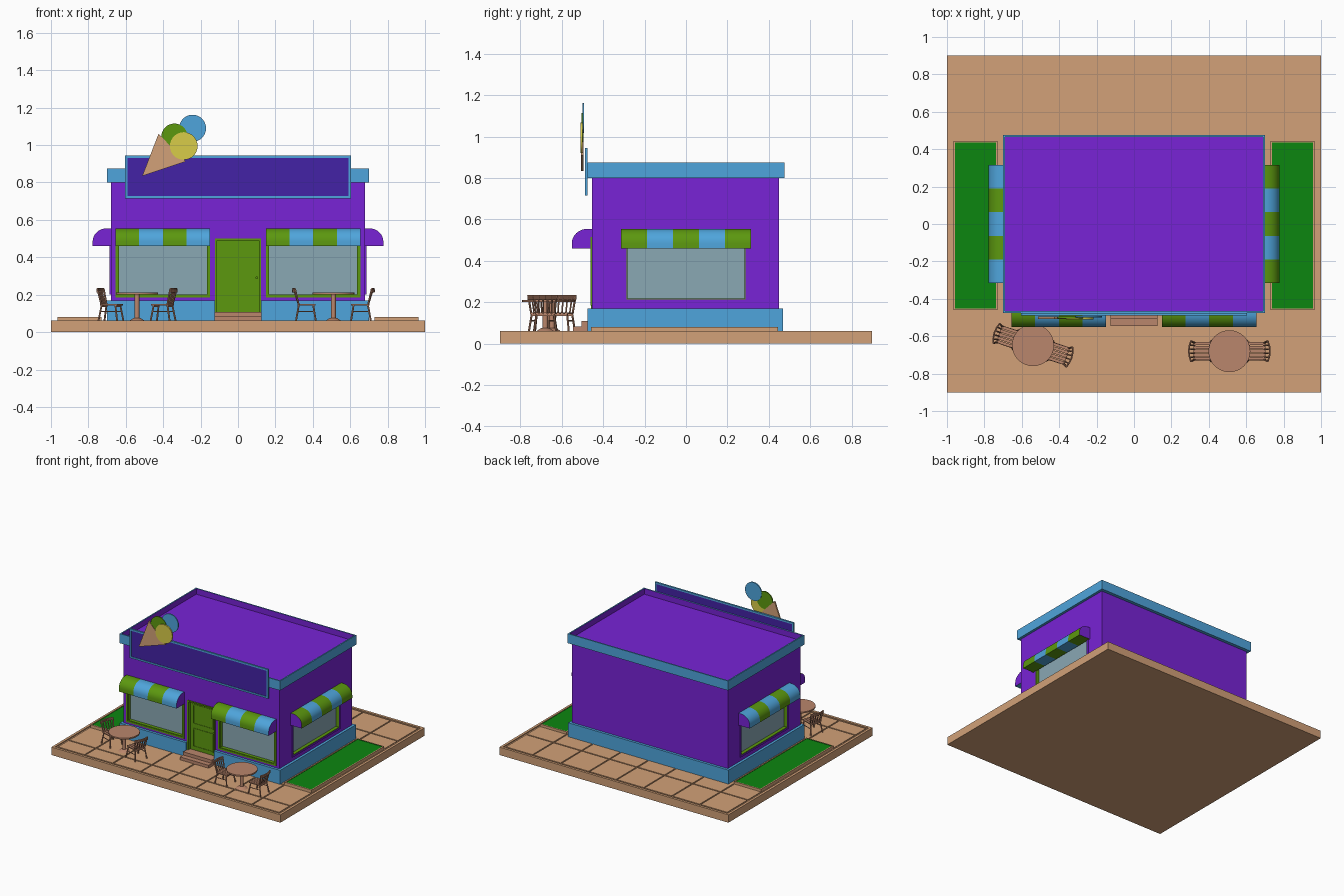
import bpy, bmesh, math
from mathutils import Matrix, Vector

cube = bpy.data.objects.get("Cube")
if cube:
    bpy.data.objects.remove(cube, do_unlink=True)


def material(name, hexcode):
    rgb = [int(hexcode[i:i + 2], 16) / 255 for i in (0, 2, 4)]
    col = [c / 12.92 if c <= 0.04045 else ((c + 0.055) / 1.055) ** 2.4 for c in rgb] + [1]
    m = bpy.data.materials.new(name)
    m.use_nodes = True
    m.diffuse_color = col
    m.node_tree.nodes["Principled BSDF"].inputs["Base Color"].default_value = col
    return m


PURPLE = material("wall purple", "7823D6")
BLUE = material("trim blue", "4FA5DC")
LIME = material("lime green", "5C980F")
TAN = material("paving tan", "D2A178")
WOOD = material("wood brown", "BA866C")
GLASS = material("window glass", "8AA8B4")
INDIGO = material("sign indigo", "4422A6")
YELLOW = material("scoop yellow", "D8CC48")
GRASS = material("grass green", "0C8610")

parts = []


def finish(name, bm, mats, M=Matrix()):
    """Turn a bmesh into a named object."""
    bmesh.ops.recalc_face_normals(bm, faces=bm.faces)
    me = bpy.data.meshes.new(name)
    bm.to_mesh(me)
    bm.free()
    for m in mats:
        me.materials.append(m)
    ob = bpy.data.objects.new(name, me)
    ob.matrix_world = M
    bpy.context.collection.objects.link(ob)
    parts.append(ob)
    return ob


def add_box(bm, x0, x1, y0, y1, z0, z1):
    S = Matrix.Diagonal((x1 - x0, y1 - y0, z1 - z0, 1))
    T = Matrix.Translation(((x0 + x1) / 2, (y0 + y1) / 2, (z0 + z1) / 2))
    return bmesh.ops.create_cube(bm, size=1, matrix=T @ S)["verts"]


def add_rod(bm, p, q, r, r2=None, n=8):
    p, q = Vector(p), Vector(q)
    M = Matrix.Translation((p + q) / 2) @ (q - p).to_track_quat("Z", "Y").to_matrix().to_4x4()
    bmesh.ops.create_cone(bm, cap_ends=True, segments=n, radius1=r,
                          radius2=r if r2 is None else r2, depth=(q - p).length, matrix=M)


def box(name, mat, *dims, M=Matrix()):
    bm = bmesh.new()
    add_box(bm, *dims)
    return finish(name, bm, [mat], M)


def rod(name, mat, p, q, r, r2=None, n=32):
    bm = bmesh.new()
    add_rod(bm, p, q, r, r2, n)
    return finish(name, bm, [mat])


def tray(name, outer, inner, rim, depth, *dims):
    """Box with a sunken top; the sunken faces take the inner colour."""
    bm = bmesh.new()
    add_box(bm, *dims)
    bm.normal_update()
    top = max(bm.faces, key=lambda f: f.calc_center_median().z)
    bmesh.ops.inset_region(bm, faces=[top], thickness=rim)
    floor = bmesh.ops.extrude_face_region(bm, geom=[top])["geom"]
    verts = [g for g in floor if isinstance(g, bmesh.types.BMVert)]
    bmesh.ops.translate(bm, verts=verts, vec=(0, 0, -depth))
    if top.is_valid:
        bm.faces.remove(top)
    for v in verts:
        for f in v.link_faces:
            f.material_index = 1
    return finish(name, bm, [outer, inner])


def ring(name, mat, x0, x1, z0, z1, w, y0, y1, M=Matrix()):
    """Rectangular frame standing in the xz plane."""
    bm = bmesh.new()
    for a, b in ((x0, x0 + w), (x1 - w, x1)):
        add_box(bm, a, b, y0, y1, z0, z1)
    for a, b in ((z0, z0 + w), (z1 - w, z1)):
        add_box(bm, x0 + w, x1 - w, y0, y1, a, b)
    return finish(name, bm, [mat], M)


def cut(target, *dims, M=Matrix()):
    cutter = box("cutter", PURPLE, *dims, M=M)
    cutter.hide_render = True
    mod = target.modifiers.new("opening", "BOOLEAN")
    mod.operation, mod.solver, mod.object = "DIFFERENCE", "EXACT", cutter
    bpy.context.view_layer.objects.active = target
    bpy.ops.object.modifier_apply(modifier=mod.name)
    parts.remove(cutter)
    bpy.data.objects.remove(cutter, do_unlink=True)


# Paved base with grooves between the slabs
tray("paved_base", TAN, TAN, 0.028, 0.008, -1, 1, -0.9, 0.9, 0, 0.062)
bm = bmesh.new()
xs = [-0.97, -0.73, -0.485, -0.24, 0, 0.24, 0.485, 0.73, 0.97]
ys = [-0.87 + 0.0, -0.73] + [-0.73 + 0.268 * i for i in range(1, 6)] + [0.87]
for xa, xb in zip(xs, xs[1:]):
    for ya, yb in zip(ys, ys[1:]):
        add_box(bm, xa + 0.005, xb - 0.005, ya + 0.005, yb - 0.005, 0.045, 0.06)
finish("paving_slabs", bm, [TAN])

# Grass beds
for side, x0 in (("left", 0.73), ("right", -0.965)):
    tray(side + "_grass_bed", TAN, GRASS, 0.012, 0.003, x0, x0 + 0.235, -0.46, 0.445, 0.05, 0.08)

# Building shell
walls = box("walls", PURPLE, -0.68, 0.68, -0.455, 0.45, 0.05, 0.81)
plinth = box("plinth", BLUE, -0.7, 0.7, -0.475, 0.47, 0.05, 0.17)
tray("parapet_and_roof", BLUE, PURPLE, 0.014, 0.045, -0.7, 0.7, -0.475, 0.475, 0.8, 0.875)
DOOR_DIMS = (-0.122, 0.122, -0.6, -0.425, 0.04, 0.5)
cut(walls, *DOOR_DIMS)
cut(plinth, *DOOR_DIMS)


def awning(name, half, count, first, M):
    """Striped quarter-round canopy with purple ends."""
    profile = [(0, 0.46), (0, 0.555), (-0.02, 0.555)]
    for i in range(1, 9):
        a = math.pi / 2 * i / 8
        profile.append((-0.02 - 0.077 * math.sin(a), 0.485 + 0.07 * math.cos(a)))
    profile.append((-0.097, 0.46))
    bm = bmesh.new()
    rows = []
    for i in range(count + 1):
        x = -half + 2 * half * i / count
        rows.append([bm.verts.new((x, y, z)) for y, z in profile])
    n = len(profile)
    for i in range(count):
        for j in range(n):
            k = (j + 1) % n
            f = bm.faces.new((rows[i][j], rows[i][k], rows[i + 1][k], rows[i + 1][j]))
            f.material_index = (i + first) % 2
    for row in (rows[0], rows[-1]):
        bm.faces.new(row).material_index = 2
    finish(name, bm, [LIME, BLUE, PURPLE], M)


def window(name, half, z0, stripes, first, trim, M):
    """Recessed glass, green lining, outer trim and awning on one wall."""
    h = half - 0.013
    cut(walls, -h, h, -0.1, 0.03, z0 + 0.013, 0.5, M=M)
    ring(name + "_lining", LIME, -h, h, z0 + 0.013, 0.5, 0.004, -0.003, 0.03, M)
    ring(name + "_trim", trim, -half, half, z0, 0.515, 0.013, -0.006, 0.01, M)
    box(name + "_glass", GLASS, -h, h, 0.024, 0.032, z0 + 0.013, 0.5, M=M)
    awning(name + "_awning", half + (0.015 if stripes > 4 else 0), stripes, first, M)


def wall_frame(x, y, turn):
    return Matrix.Translation((x, y, 0)) @ Matrix.Rotation(math.radians(turn), 4, "Z")


window("front_left_window", 0.252, 0.185, 4, 0, LIME, wall_frame(0.402, -0.455, 0))
window("front_right_window", 0.252, 0.185, 4, 0, LIME, wall_frame(-0.402, -0.455, 0))
window("left_window", 0.3, 0.2, 5, 0, PURPLE, wall_frame(0.68, 0, 90))
window("right_window", 0.3, 0.2, 5, 1, PURPLE, wall_frame(-0.68, 0, -90))

# Door with panels, handle and steps
box("door", LIME, -0.122, 0.122, -0.435, -0.42, 0.06, 0.5)
ring("door_frame", LIME, -0.122, 0.122, 0.06, 0.5, 0.01, -0.46, -0.43)
for name, z0, z1 in (("lower", 0.13, 0.28), ("upper", 0.31, 0.47)):
    ring(name + "_door_panel", LIME, -0.09, 0.09, z0, z1, 0.01, -0.438, -0.434)
rod("door_handle", LIME, (0.1, -0.45, 0.29), (0.1, -0.43, 0.29), 0.007, n=12)
box("lower_step", WOOD, -0.125, 0.125, -0.545, -0.425, 0.055, 0.083)
box("upper_step", WOOD, -0.125, 0.125, -0.505, -0.425, 0.083, 0.108)

# Roof sign
ring("sign_frame", BLUE, -0.605, 0.605, 0.715, 0.945, 0.013, -0.489, -0.475)
box("sign_panel", INDIGO, -0.595, 0.595, -0.485, -0.478, 0.725, 0.935)

# Flat ice cream ornament
for name, mat, x, z, r, y in (("blue_scoop", BLUE, -0.243, 1.09, 0.072, -0.497),
                              ("green_scoop", LIME, -0.34, 1.045, 0.07, -0.5),
                              ("yellow_scoop", YELLOW, -0.29, 0.995, 0.074, -0.506)):
    rod(name, mat, (x, y - 0.004, z), (x, y + 0.005, z), r)
bm = bmesh.new()
tri = [bm.verts.new((x, -0.507, z)) for x, z in ((-0.512, 0.835), (-0.425, 1.06), (-0.28, 0.912))]
face = bm.faces.new(tri)
back = bmesh.ops.extrude_face_region(bm, geom=[face])["geom"]
bmesh.ops.translate(bm, verts=[g for g in back if isinstance(g, bmesh.types.BMVert)], vec=(0, 0.012, 0))
finish("wafer_cone", bm, [TAN])


def chair(name, M):
    """Slatted chair facing +x."""
    bm = bmesh.new()
    for i in range(5):
        y = -0.048 + 0.02 * i
        add_box(bm, -0.042, 0.055, y, y + 0.016, 0.143, 0.151)
    for s in (-1, 1):
        add_rod(bm, (0.042, s * 0.042, 0.145), (0.056, s * 0.055, 0.06), 0.005)
        add_rod(bm, (-0.035, s * 0.042, 0.145), (-0.05, s * 0.052, 0.06), 0.005)
        add_rod(bm, (-0.035, s * 0.045, 0.145), (-0.055, s * 0.054, 0.232), 0.005)
        add_rod(bm, (0.047, s * 0.047, 0.11), (-0.04, s * 0.046, 0.11), 0.003)
    for x in (-0.035, 0.045):
        add_box(bm, x - 0.004, x + 0.004, -0.045, 0.045, 0.134, 0.143)
    for i in range(4):
        y = -0.03 + 0.02 * i
        add_rod(bm, (-0.037, y, 0.148), (-0.06, y * 1.1, 0.222), 0.004)
    # bowed top rail
    pts = [(-0.055 - 0.012 * (1 - t * t), t * 0.056) for t in (-1, -0.5, 0, 0.5, 1)]
    for (xa, ya), (xb, yb) in zip(pts, pts[1:]):
        for z in (0.216, 0.223, 0.23):
            add_rod(bm, (xa, ya, z), (xb, yb, z), 0.005, n=6)
    finish(name, bm, [WOOD], M)


# Cafe tables with a chair on either side
for side, x, y, turn in (("left", 0.51, -0.68, 0), ("right", -0.54, -0.648, -18)):
    rod(side + "_table_top", WOOD, (x, y, 0.2), (x, y, 0.211), 0.112)
    rod(side + "_table_post", WOOD, (x, y, 0.06), (x, y, 0.2), 0.013, n=16)
    rod(side + "_table_foot", WOOD, (x, y, 0.058), (x, y, 0.075), 0.045, 0.02)
    for label, flip in (("outer", 0), ("inner", 180)):
        M = wall_frame(x, y, turn + flip) @ Matrix.Translation((-0.15, 0, 0))
        chair(side + "_table_" + label + "_chair", M)

# Smooth the curved parts, keep edges sharp
bpy.ops.object.select_all(action="DESELECT")
for ob in parts:
    ob.select_set(True)
bpy.context.view_layer.objects.active = parts[0]
bpy.ops.object.shade_smooth_by_angle(angle=math.radians(35))
